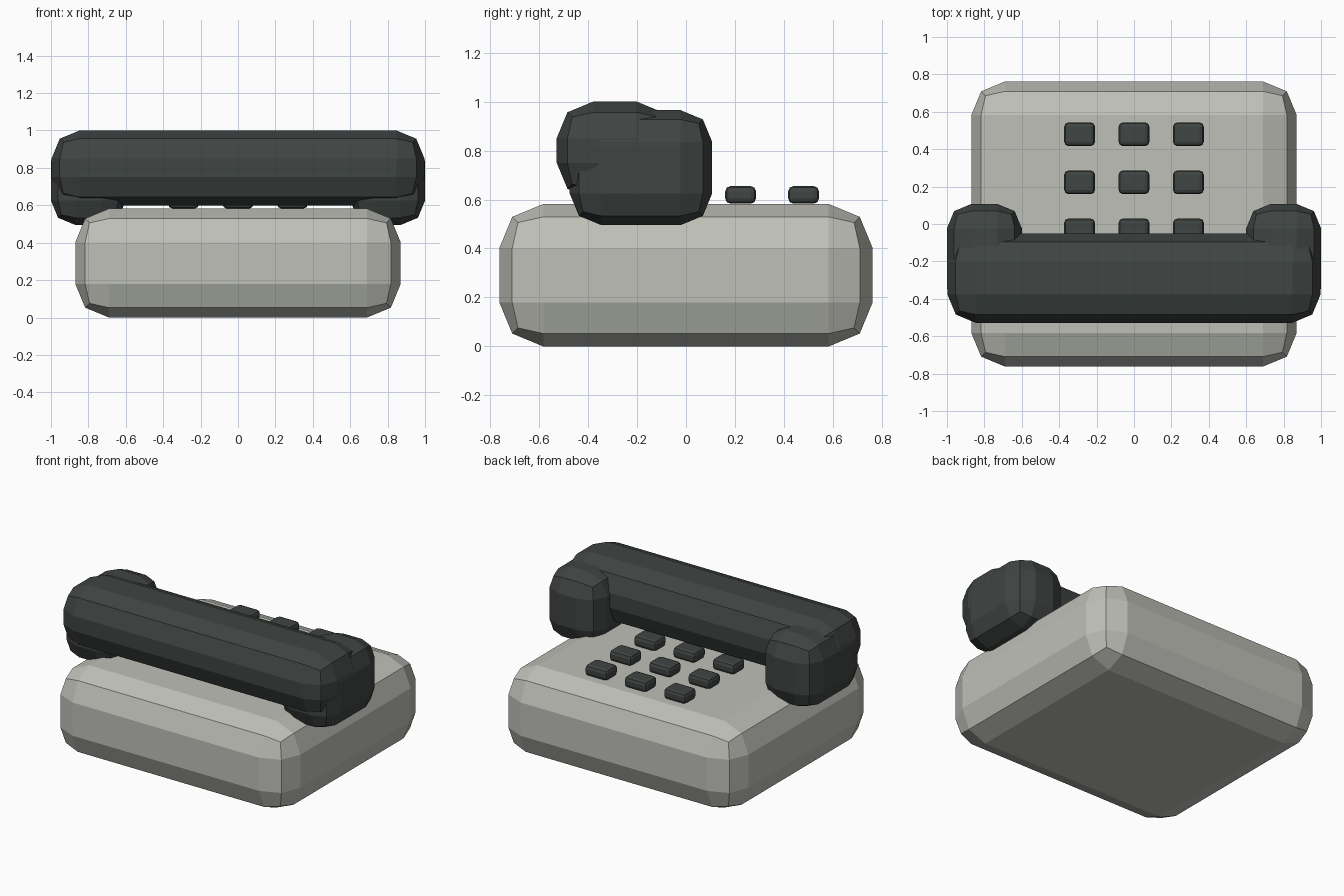
import bpy, bmesh

if "Cube" in bpy.data.objects:
    bpy.data.objects.remove(bpy.data.objects["Cube"])


def material(name, color):
    m = bpy.data.materials.new(name)
    m.diffuse_color = (*color, 1)
    m.use_nodes = True
    m.node_tree.nodes["Principled BSDF"].inputs["Base Color"].default_value = m.diffuse_color
    return m


shell = material("warm_grey", (0.52, 0.53, 0.48))
dark = material("charcoal", (0.05, 0.058, 0.055))


def soft_box(name, lo, hi, bevel, mat):
    """Box between two corners with every edge rounded in two flat steps."""
    bm = bmesh.new()
    bmesh.ops.create_cube(bm, size=1)
    center = [(a + b) / 2 for a, b in zip(lo, hi)]
    for v in bm.verts:
        v.co = [v.co[i] * (hi[i] - lo[i]) for i in range(3)]
    bmesh.ops.bevel(bm, geom=bm.edges[:], offset=bevel, segments=2,
                    profile=0.5, affect='EDGES', clamp_overlap=True)
    mesh = bpy.data.meshes.new(name)
    bm.to_mesh(mesh)
    bm.free()
    mesh.materials.append(mat)
    ob = bpy.data.objects.new(name, mesh)
    ob.location = center
    bpy.context.collection.objects.link(ob)
    return ob


# Telephone base
soft_box("base", (-0.87, -0.762, 0), (0.87, 0.762, 0.582), 0.18, shell)

# Handset: grip bar with an ear piece and a mouth piece
soft_box("handset_grip", (-0.997, -0.528, 0.6), (0.997, -0.052, 1.0), 0.15, dark)
for name, x in (("ear_piece", -0.8), ("mouth_piece", 0.8)):
    soft_box(name, (x - 0.2, -0.475, 0.495), (x + 0.2, 0.107, 0.965), 0.13, dark)

# Three by three keypad
for row in range(3):
    for col in range(3):
        x, y = (col - 1) * 0.291, 0.48 - row * 0.257
        soft_box(f"key_{row * 3 + col + 1}", (x - 0.082, y - 0.063, 0.583),
                 (x + 0.082, y + 0.063, 0.655), 0.022, dark)
